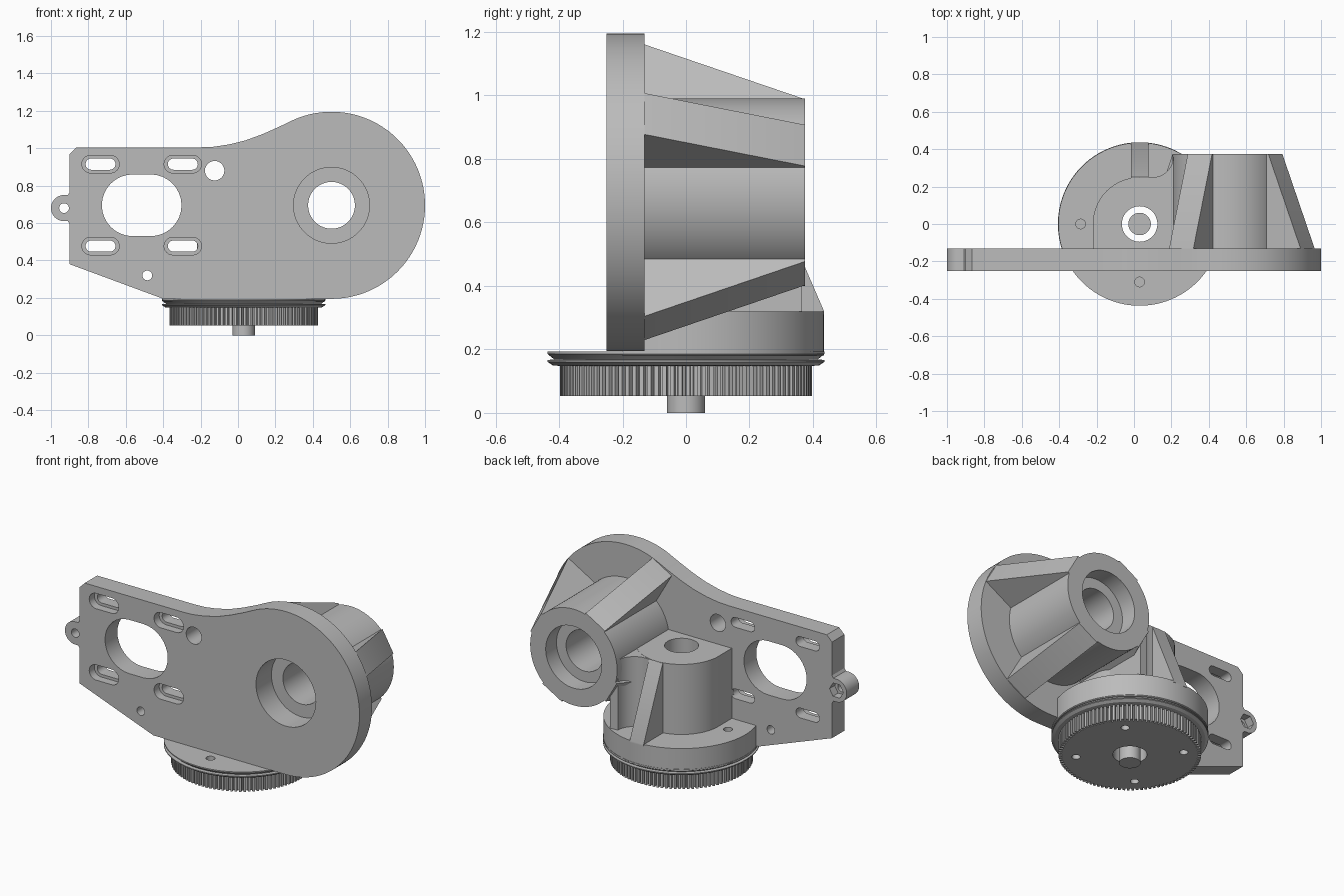
import bpy, bmesh
from math import sin, cos, pi, radians, asin
from mathutils import Matrix, Vector

if "Cube" in bpy.data.objects:
    bpy.data.objects.remove(bpy.data.objects["Cube"])

grey = bpy.data.materials.new("plain grey")
grey.use_nodes = True
GREY = (0.5, 0.5, 0.5, 1)
grey.diffuse_color = GREY
grey.node_tree.nodes["Principled BSDF"].inputs["Base Color"].default_value = GREY

AXES = {"x": lambda u, v, d: (d, u, v),
        "y": lambda u, v, d: (u, d, v),
        "z": lambda u, v, d: (u, v, d)}


def arc(cx, cy, r, a0=0, a1=360, n=64):
    """Points on an arc; a full circle leaves out the repeated end."""
    steps = n if abs(a1 - a0) == 360 else n + 1
    angles = [radians(a0 + (a1 - a0) * i / n) for i in range(steps)]
    return [(cx + r * cos(a), cy + r * sin(a)) for a in angles]


def slot(cx, cy, half, r):
    return arc(cx + half - r, cy, r, -90, 90, 16) + arc(cx - half + r, cy, r, 90, 270, 16)


def prism(name, pts, lo, hi, axis):
    """Extrude a closed profile along an axis."""
    bm = bmesh.new()
    a, b = [[bm.verts.new(AXES[axis](u, v, d)) for u, v in pts] for d in (lo, hi)]
    bm.faces.new(a)
    bm.faces.new(b)
    for i in range(len(pts)):
        j = (i + 1) % len(pts)
        bm.faces.new((a[i], a[j], b[j], b[i]))
    bmesh.ops.recalc_face_normals(bm, faces=bm.faces)
    mesh = bpy.data.meshes.new(name)
    bm.to_mesh(mesh)
    bm.free()
    mesh.materials.append(grey)
    obj = bpy.data.objects.new(name, mesh)
    bpy.context.collection.objects.link(obj)
    return obj


def lathe(name, profile, cx, cy, n=96):
    """Stack rings of (radius, z) around a vertical axis."""
    bm = bmesh.new()
    rings = [[bm.verts.new((x, y, z)) for x, y in arc(cx, cy, r, n=n)] for r, z in profile]
    for p, q in zip(rings, rings[1:]):
        for i in range(n):
            j = (i + 1) % n
            bm.faces.new((p[i], p[j], q[j], q[i]))
    bm.faces.new(rings[0])
    bm.faces.new(rings[-1])
    bmesh.ops.recalc_face_normals(bm, faces=bm.faces)
    mesh = bpy.data.meshes.new(name)
    bm.to_mesh(mesh)
    bm.free()
    mesh.materials.append(grey)
    obj = bpy.data.objects.new(name, mesh)
    bpy.context.collection.objects.link(obj)
    return obj


def cut(obj, cutters):
    bpy.context.view_layer.objects.active = obj
    for c in cutters:
        m = obj.modifiers.new("cut", "BOOLEAN")
        m.operation, m.solver, m.object = "DIFFERENCE", "EXACT", c
        bpy.ops.object.modifier_apply(modifier=m.name)


FRONT, BACK, REAR = -0.25, -0.13, 0.375     # depth of plate faces and tube end
TX, TZ = 0.5, 0.695                         # horizontal tube axis
BX = 0.03                                   # vertical boss axis
BASE, TOP = 0.32, 0.75                      # boss bottom and top

# Bores through the horizontal tube and the vertical boss
tube_bores = [prism("tube_bore", arc(TX, TZ, 0.125), -0.4, 0.6, "y"),
              prism("front_counterbore", arc(TX, TZ, 0.203), -0.4, -0.1, "y"),
              prism("rear_counterbore", arc(TX, TZ, 0.19), 0.27, 0.6, "y")]
boss_bore = prism("boss_bore", arc(BX, 0, 0.095, n=48), 0.0, 1.0, "z")
helpers = tube_bores + [boss_bore]

# Mounting plate with round end, sweeping shoulder and side tab
outline = arc(TX, TZ, 0.5, -90, 114, 72)
outline += [(0.22, 1.115), (0.13, 1.075), (0.04, 1.042), (-0.05, 1.02), (-0.13, 1.008), (-0.2, 1.005)]
outline += [(-0.865, 1.005), (-0.9, 0.97), (-0.9, 0.765), (-0.91, 0.75)]
outline += arc(-0.93, 0.68, 0.07, 90, 270, 20)
outline += [(-0.91, 0.61), (-0.9, 0.595), (-0.9, 0.38), (-0.4, 0.195)]
plate = prism("mounting_plate", outline, FRONT, BACK, "y")
plate_cuts = [prism("motor_window", slot(-0.515, 0.695, 0.213, 0.165), -0.4, 0.0, "y")]
for x in (-0.735, -0.295):
    for z in (0.915, 0.477):
        plate_cuts.append(prism("slot_hole", slot(x, z, 0.08, 0.03), -0.4, 0.0, "y"))
        plate_cuts.append(prism("slot_recess", slot(x, z, 0.1, 0.047), -0.4, -0.2, "y"))
for x, z, r in ((-0.125, 0.88, 0.052), (-0.485, 0.32, 0.026), (-0.93, 0.68, 0.026)):
    plate_cuts.append(prism("bolt_hole", arc(x, z, r, n=32), -0.4, 0.0, "y"))
plate_cuts.append(prism("nut_pocket", arc(-0.93, 0.68, 0.047, n=6), -0.18, 0.0, "y"))
cut(plate, plate_cuts + tube_bores[:2])
helpers += plate_cuts

# Horizontal tube with four tapering ribs
tube = prism("bearing_tube", arc(TX, TZ, 0.295, n=96), BACK - 0.02, REAR, "y")
cut(tube, tube_bores)
for k in range(4):
    rib = prism("tube_rib", [(0.24, BACK - 0.01), (0.494, BACK - 0.01), (0.494, BACK),
                             (0.295, REAR), (0.24, REAR)], -0.075, 0.075, "z")
    turn = Matrix.Translation(Vector((TX, 0, TZ))) @ Matrix.Rotation(-radians(30 + 90 * k), 4, "Y")
    rib.data.transform(turn)
    if k == 2:
        cut(rib, [boss_bore])

# Thick half base behind the plate
edge = asin(-0.2 / 0.435) * 180 / pi
base = prism("boss_base", arc(BX, 0, 0.435, edge, 180 - edge, 80), 0.18, BASE, "z")
base_hole = prism("base_hole", arc(-0.285, 0, 0.026, n=24), 0.1, 0.5, "z")
front_hole = prism("flange_hole", arc(BX, -0.31, 0.026, n=24), 0.1, 0.5, "z")
helpers += [base_hole, front_hole]
cut(base, [boss_bore, base_hole])

# Vertical boss, squared off against the plate, blending into the tube
boss = prism("vertical_boss", arc(BX, 0, 0.25, 0, 180, 48) + [(BX - 0.25, -0.15), (BX + 0.25, -0.15)],
             BASE - 0.02, TOP, "z")
web = prism("boss_web", [(0.05, 0.1), (0.26, 0.1), (0.26, 0.365)]
            + arc(0.1, 0.36, 0.11, 0, -90, 16) + [(0.05, 0.25)], BASE - 0.01, TOP - 0.001, "z")
cut(boss, [boss_bore] + tube_bores)
cut(web, [boss_bore] + tube_bores)
prism("boss_rear_rib", [(0.2, BASE - 0.01), (0.435, BASE - 0.01), (0.435, BASE),
                        (0.25, TOP - 0.002), (0.2, TOP - 0.002)], BX - 0.047, BX + 0.047, "x")

# Grooved flange under the base
flange = lathe("grooved_flange", [(0.4, 0.148), (0.42, 0.15), (0.437, 0.161), (0.437, 0.167),
                                  (0.415, 0.168), (0.418, 0.171), (0.437, 0.186), (0.437, 0.193)], BX, 0)
cut(flange, [boss_bore, base_hole, front_hole])

# Fine-toothed pulley
TEETH = 100
teeth = []
for i in range(TEETH):
    for step, r in ((0, 0.397), (0.5, 0.397), (0.6, 0.377), (0.9, 0.377)):
        a = 2 * pi * (i + step) / TEETH
        teeth.append((BX + r * cos(a), r * sin(a)))
pulley = prism("toothed_pulley", teeth, 0.053, 0.152, "z")
bolts = [prism("pulley_hole", arc(BX + 0.3 * cos(a), 0.3 * sin(a), 0.024, n=20), 0.0, 0.13, "z")
         for a in (pi / 4 + k * pi / 2 for k in range(4))]
helpers += bolts
cut(pulley, bolts + [boss_bore])

# Centre shaft
prism("centre_shaft", arc(BX, 0, 0.06, n=48), 0.0, 0.25, "z")

for h in helpers:
    bpy.data.objects.remove(h)

# Smooth curved walls, keep the machined edges crisp
for obj in bpy.context.scene.objects:
    obj.select_set(obj.type == "MESH")
    if obj.type == "MESH":
        bpy.context.view_layer.objects.active = obj
bpy.ops.object.shade_smooth_by_angle(angle=radians(25))
